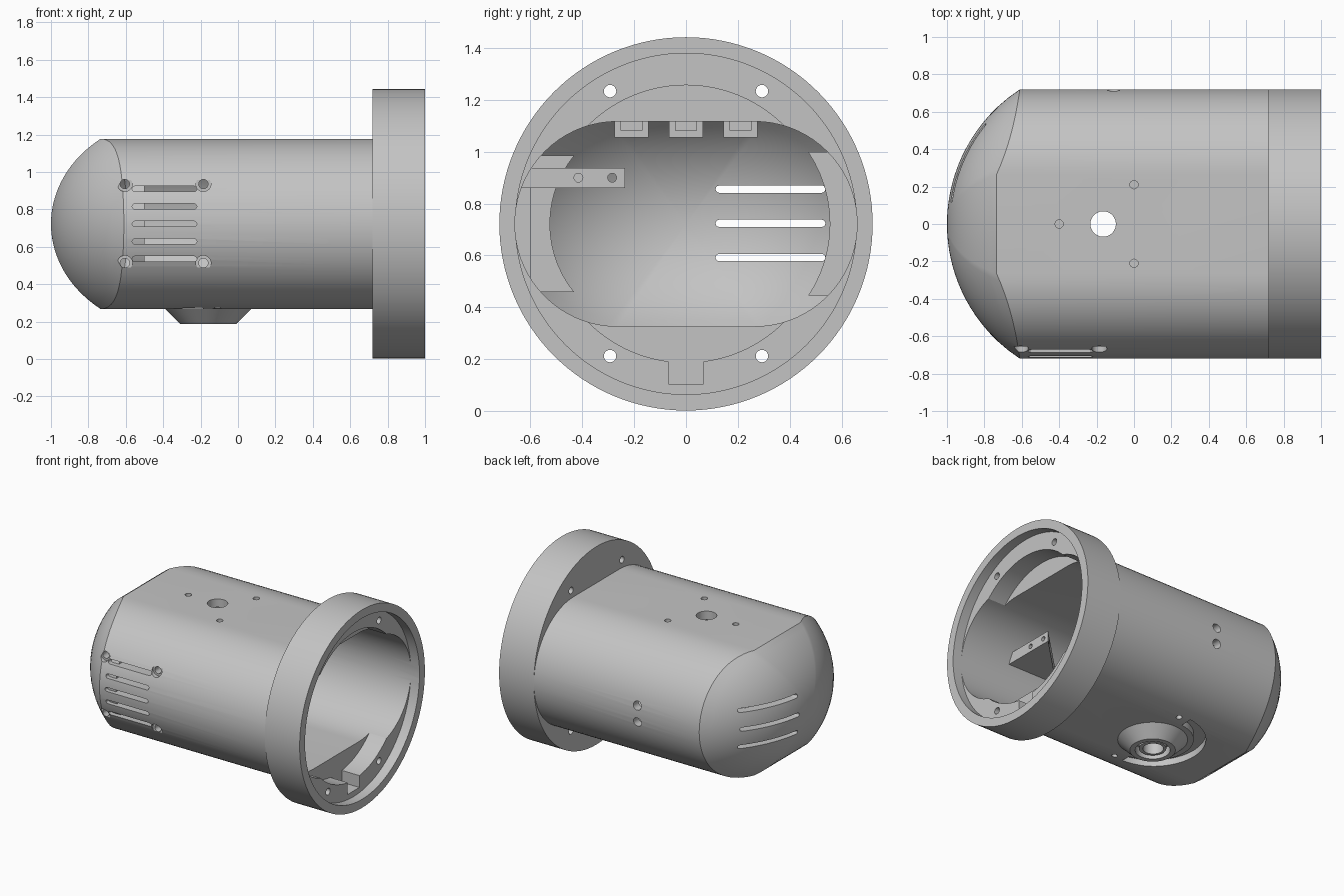
import bpy, bmesh, math
from mathutils import Matrix, Vector

if "Cube" in bpy.data.objects:
    bpy.data.objects.remove(bpy.data.objects["Cube"])

ZC = 0.722
grey = bpy.data.materials.new("light_grey")
grey.diffuse_color = (0.55, 0.55, 0.55, 1)
grey.use_nodes = True
grey.node_tree.nodes["Principled BSDF"].inputs["Base Color"].default_value = grey.diffuse_color


def make(name, bm):
    bmesh.ops.recalc_face_normals(bm, faces=bm.faces[:])
    me = bpy.data.meshes.new(name)
    bm.to_mesh(me)
    bm.free()
    ob = bpy.data.objects.new(name, me)
    bpy.context.collection.objects.link(ob)
    me.materials.append(grey)
    return ob


def prism(name, pts, axis, a, b):
    """Extrude a 2D outline along an axis from a to b."""
    place = {'X': lambda u, v, w: (w, u, v),
             'Y': lambda u, v, w: (u, w, v),
             'Z': lambda u, v, w: (u, v, w)}[axis]
    bm = bmesh.new()
    lo = [bm.verts.new(place(u, v, a)) for u, v in pts]
    hi = [bm.verts.new(place(u, v, b)) for u, v in pts]
    bm.faces.new(lo)
    bm.faces.new(hi)
    for i in range(len(pts)):
        j = (i + 1) % len(pts)
        bm.faces.new((lo[i], lo[j], hi[j], hi[i]))
    return make(name, bm)


def arc(u, v, r, a0, a1, n):
    return [(u + r * math.cos(math.radians(a0 + (a1 - a0) * i / n)),
             v + r * math.sin(math.radians(a0 + (a1 - a0) * i / n))) for i in range(n + 1)]


def cyl(axis, u, v, r, a, b, n=32):
    return prism("cutter", arc(u, v, r, 0, 360, n)[:-1], axis, a, b)


def box(name, x0, x1, y0, y1, z0, z1):
    return prism(name, [(x0, y0), (x1, y0), (x1, y1), (x0, y1)], 'Z', z0, z1)


def stadium(u, v, half, r, n=12):
    return arc(u + half, v, r, -90, 90, n) + arc(u - half, v, r, 90, 270, n)


def boolean(ob, other, op='DIFFERENCE', keep=False):
    m = ob.modifiers.new("cut", 'BOOLEAN')
    m.object, m.operation, m.solver = other, op, 'EXACT'
    bpy.context.view_layer.objects.active = ob
    bpy.ops.object.modifier_apply(modifier=m.name)
    if not keep:
        bpy.data.objects.remove(other, do_unlink=True)


def domed(name, off, x_end, rings=16):
    """Stadium tube whose closed end is a barrel-shaped dome."""
    def dome_x(y, z):
        rho = 0.26 + math.sqrt((0.6 - off) ** 2 - z * z)
        return -0.14 - math.sqrt(rho * rho - y * y)
    outline = stadium(0, 0, 0.265, 0.455 - off, 36)
    bm = bmesh.new()
    tip = bm.verts.new((dome_x(0, 0), 0, ZC))
    loops = []
    for k in range(1, rings + 1):
        t = k / rings
        loops.append([bm.verts.new((dome_x(y * t, z * t), y * t, ZC + z * t)) for y, z in outline])
    loops.append([bm.verts.new((x_end, y, ZC + z)) for y, z in outline])
    n = len(outline)
    for i in range(n):
        j = (i + 1) % n
        bm.faces.new((tip, loops[0][i], loops[0][j]))
        for p, q in zip(loops, loops[1:]):
            bm.faces.new((p[i], p[j], q[j], q[i]))
    bm.faces.new(loops[-1])
    return make(name, bm)


# hollow housing
housing = domed("housing", 0, 0.725)
boolean(housing, domed("cutter", 0.06, 1.2))

# conical pivot boss under the belly
bm = bmesh.new()
bmesh.ops.create_cone(bm, cap_ends=True, segments=64, radius1=0.15, radius2=0.25, depth=0.1,
                      matrix=Matrix.Translation(Vector((-0.16, 0, 0.237))))
boolean(housing, make("boss", bm), 'UNION')
boolean(housing, cyl('Z', -0.16, 0, 0.115, 0.1, 0.25, 48))
collar = cyl('Z', -0.16, 0, 0.09, 0.2, 0.3, 48)
boolean(housing, collar, 'UNION')
boolean(housing, cyl('Z', -0.165, 0, 0.068, 0.1, 1.3, 48))
# half-round groove beside the boss, with a screw hole at each end
groove = arc(-0.16, 0, 0.35, 95, 265, 40) + arc(-0.16, 0, 0.27, 265, 95, 40)
boolean(housing, prism("cutter", groove, 'Z', 0.1, 0.315))
for s in (-1, 1):
    boolean(housing, cyl('Z', -0.11, 0.33 * s, 0.02, 0.1, 0.4, 16))

# nut blocks under the roof, each below a screw hole
for x, y in ((-0.4, 0), (0, 0.21), (0, -0.21)):
    block = box("nut_block", x - 0.065, x + 0.065, y - 0.065, y + 0.065, 1.055, 1.125)
    boolean(block, box("cutter", x - 0.04, x + 0.1, y - 0.04, y + 0.04, 1.083, 1.118))
    boolean(block, cyl('Z', x, y, 0.022, 1.0, 1.2, 20))
    boolean(housing, cyl('Z', x, y, 0.022, 1.08, 1.3, 20))

# inner mounting pad on the vented side, and curved ribs
liner = domed("liner", 0.03, 0.7)
pad = box("vent_pad", -0.64, -0.13, -0.75, -0.6, 0.46, 0.985)
boolean(pad, liner, 'INTERSECT', True)
for name, y0, y1, z0, z1, cy, r in (("front_rib", -0.75, -0.43, 0.46, 0.985, -0.108, 0.417),
                                    ("back_rib", 0.47, 0.75, 0.445, 1.0, 0.055, 0.5)):
    rib = box(name, -0.7, -0.62, y0, y1, z0, z1)
    rib.data.transform(Matrix.Translation((0.12, 0, 0)))
    boolean(rib, cyl('X', cy, ZC, r, -1, 0.5, 64))
    boolean(rib, liner, 'INTERSECT', True)
bpy.data.objects.remove(liner, do_unlink=True)

# side vents and counterbored screws
for i in range(5):
    z = 0.535 + 0.0935 * i
    for ob in (housing, pad):
        boolean(ob, prism("cutter", stadium(-0.393, z, 0.158, 0.015, 6), 'Y', -0.9, -0.5))
for x in (-0.605, -0.185):
    for z in (0.513, 0.935):
        boolean(housing, cyl('Y', x, z, 0.04, -0.9, -0.655))
        for ob in (housing, pad):
            boolean(ob, cyl('Y', x, z, 0.025, -0.9, -0.5, 24))

# dome vents
for z in (0.592, 0.724, 0.856):
    boolean(housing, prism("cutter", stadium(0.326, z, 0.198, 0.014, 6), 'X', -1.2, -0.55))
# pair of screw holes on the back wall
for z in (0.66, 0.78):
    boolean(housing, cyl('Y', -0.11, z, 0.032, 0.5, 0.9, 24))

# flange with stepped recess, key notch and bolt holes
flange = cyl('X', 0, ZC, 0.72, 0.72, 1.0, 128)
flange.name = "flange"
boolean(flange, cyl('X', 0, ZC, 0.658, 0.93, 1.1, 128))
boolean(flange, cyl('X', 0, ZC, 0.535, 0.79, 1.1, 96))
boolean(flange, box("cutter", 0.79, 1.1, -0.067, 0.067, 0.105, 0.4))
boolean(flange, prism("cutter", stadium(0, ZC, 0.265, 0.395, 36), 'X', 0.5, 1.1))
for y in (-0.293, 0.293):
    for z in (0.212, 1.234):
        boolean(flange, cyl('X', y, z, 0.024, 0.5, 1.1, 24))

# triangular bracket inside the mouth
bracket = prism("bracket", [(0.54, -0.64), (0.54, -0.235), (0.13, -0.64)], 'Z', 0.86, 0.937)
for y in (-0.415, -0.285):
    boolean(bracket, cyl('X', y, 0.9, 0.017, 0.4, 0.6, 20))

# smooth round faces, keep edges crisp
for ob in bpy.context.scene.objects:
    bpy.ops.object.select_all(action='DESELECT')
    ob.select_set(True)
    bpy.context.view_layer.objects.active = ob
    bpy.ops.object.shade_smooth_by_angle(angle=math.radians(25))
